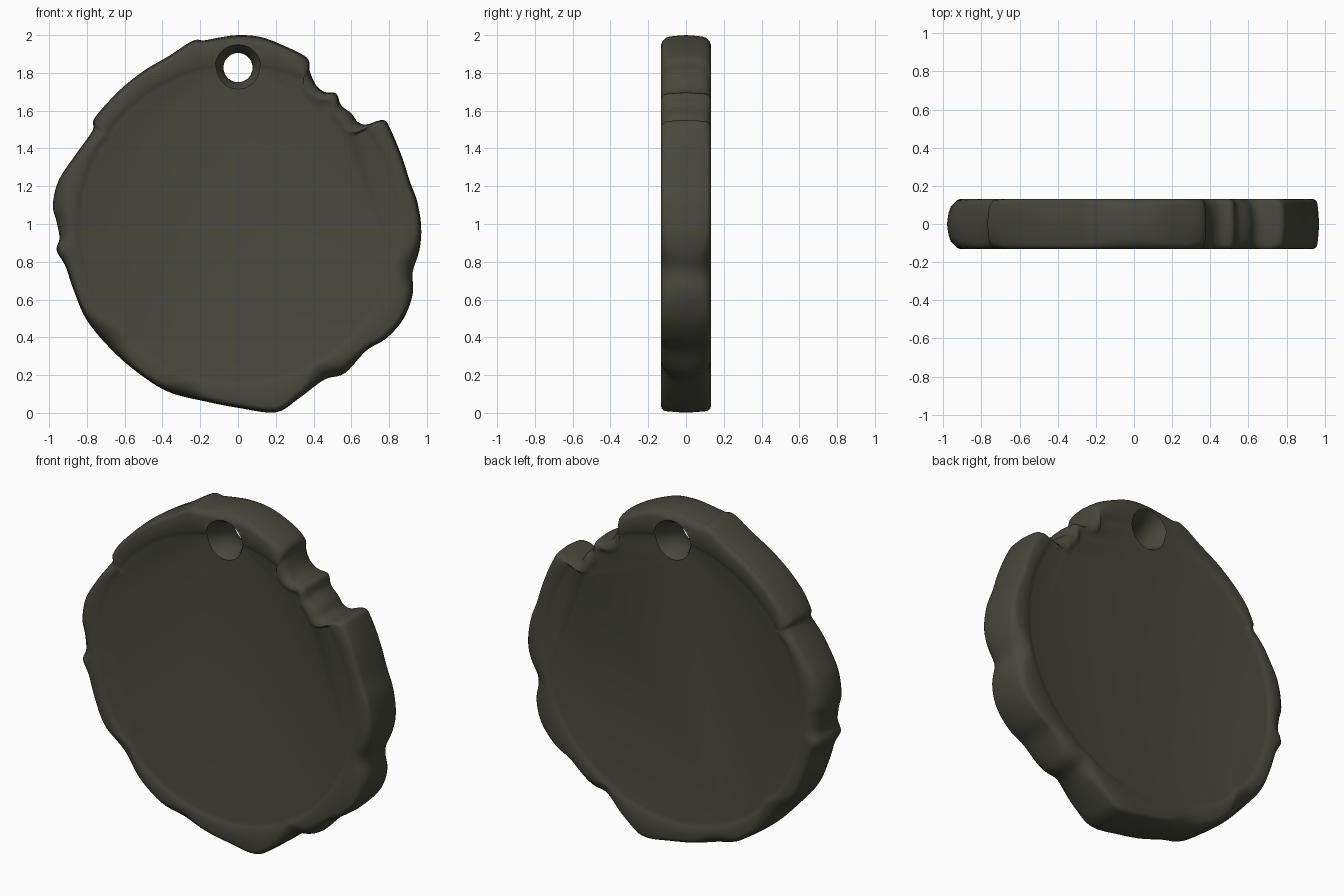
import bpy, bmesh, math
from mathutils import Vector

if "Cube" in bpy.data.objects:
    bpy.data.objects.remove(bpy.data.objects["Cube"])

# Chipped outline in the x-z plane, clockwise from the top
OUTLINE = [
    (0, 2), (.12, 1.99), (.24, 1.945), (.365, 1.88), (.38, 1.81), (.41, 1.74), (.455, 1.70),
    (.52, 1.69), (.545, 1.63), (.60, 1.585), (.635, 1.54), (.68, 1.527), (.77, 1.55),
    (.81, 1.495), (.87, 1.35), (.91, 1.225), (.95, 1.115), (.97, .98), (.96, .86),
    (.925, .745), (.925, .63), (.877, .50), (.787, .396), (.68, .33), (.565, .21),
    (.455, .175), (.32, .075), (.20, .003), (.005, .026), (-.17, .06), (-.365, .11),
    (-.52, .205), (-.665, .33), (-.80, .49), (-.87, .65), (-.915, .78), (-.96, .86),
    (-.945, .925), (-.96, 1.01), (-.98, 1.10), (-.95, 1.23), (-.865, 1.36), (-.77, 1.495),
    (-.76, 1.56), (-.63, 1.705), (-.50, 1.81), (-.365, 1.89), (-.24, 1.97), (-.18, 1.972),
    (-.10, 1.987)]
# Worn places on the rim: angle in degrees, extra wear, width in degrees
CHIPS = [(175, .05, 14), (222, .06, 8), (252, .04, 6), (345, .05, 8), (302, .05, 8),
         (145, .03, 5), (65, .03, 6), (42, .03, 8), (90, .02, 12)]
HALF = .132
STEPS = 5


def smooth_outline(pts):
    out, n = [], len(pts)
    for i in range(n):
        p = [Vector(pts[(i + k) % n]) for k in (-1, 0, 1, 2)]
        for s in range(STEPS):
            t = s / STEPS
            out.append(.5 * (2 * p[1] + (p[2] - p[0]) * t
                             + (2 * p[0] - 5 * p[1] + 4 * p[2] - p[3]) * t * t
                             + (3 * p[1] - p[0] - 3 * p[2] + p[3]) * t ** 3))
    return out


def wear(a):
    w = .025
    for c, amount, width in CHIPS:
        d = (a - c + 180) % 360 - 180
        w += amount * math.exp(-(d / width) ** 2)
    return w


def loft(name, rings, mat):
    bm = bmesh.new()
    loops = [[bm.verts.new(v) for v in ring] for ring in rings]
    n = len(loops[0])
    for a, b in zip(loops, loops[1:]):
        for i in range(n):
            bm.faces.new((a[i], a[(i + 1) % n], b[(i + 1) % n], b[i]))
    bm.faces.new(loops[0])
    bm.faces.new(loops[-1])
    bmesh.ops.recalc_face_normals(bm, faces=bm.faces)
    me = bpy.data.meshes.new(name)
    bm.to_mesh(me)
    bm.free()
    me.materials.append(mat)
    ob = bpy.data.objects.new(name, me)
    bpy.context.collection.objects.link(ob)
    return ob


olive = bpy.data.materials.new("dark olive stone")
olive.diffuse_color = (.063, .063, .045, 1)
olive.use_nodes = True
olive.node_tree.nodes["Principled BSDF"].inputs["Base Color"].default_value = olive.diffuse_color

# Medallion: each outline point gives one rim section, recessed face to crown
centre = Vector((0, 1))
sections = []
for p in smooth_outline(OUTLINE):
    d = p - centre
    r, u = d.length, d.normalized()
    b = wear(math.degrees(math.atan2(d.y, d.x)))
    lip = min(.86, r - b - .02)
    prof = [(lip - .035, HALF - .012), (lip - .012, HALF - .006), (lip, HALF),
            (r - b - .008, HALF), (r - .55 * b - .008, HALF - .15 * b),
            (r - .15 * b - .008, HALF - .55 * b), (r - .008, HALF - b),
            (r - .003, (HALF - b) * .5)]
    full = [(q, -y) for q, y in prof] + [(r, 0)] + [(q, y) for q, y in reversed(prof)]
    sections.append([(u.x * q, y, 1 + u.y * q) for q, y in full])
medallion = loft("medallion", list(zip(*sections)), olive)

# Flared cord hole, drilled from both faces
flare = [(.15, -.16), (.122, -.132), (.10, -.10), (.085, -.06), (.077, -.02),
         (.077, .02), (.085, .06), (.10, .10), (.122, .132), (.15, .16)]
N = 48
cutter = loft("hole_cutter", [[(r * math.cos(2 * math.pi * i / N), y,
                                1.828 + r * math.sin(2 * math.pi * i / N)) for i in range(N)]
                              for r, y in flare], olive)
mod = medallion.modifiers.new("cord hole", 'BOOLEAN')
mod.operation = 'DIFFERENCE'
mod.solver = 'EXACT'
mod.object = cutter

bpy.context.view_layer.objects.active = medallion
medallion.select_set(True)
bpy.ops.object.modifier_apply(modifier=mod.name)
bpy.data.objects.remove(cutter)
bpy.ops.object.shade_smooth_by_angle(angle=math.radians(35))
